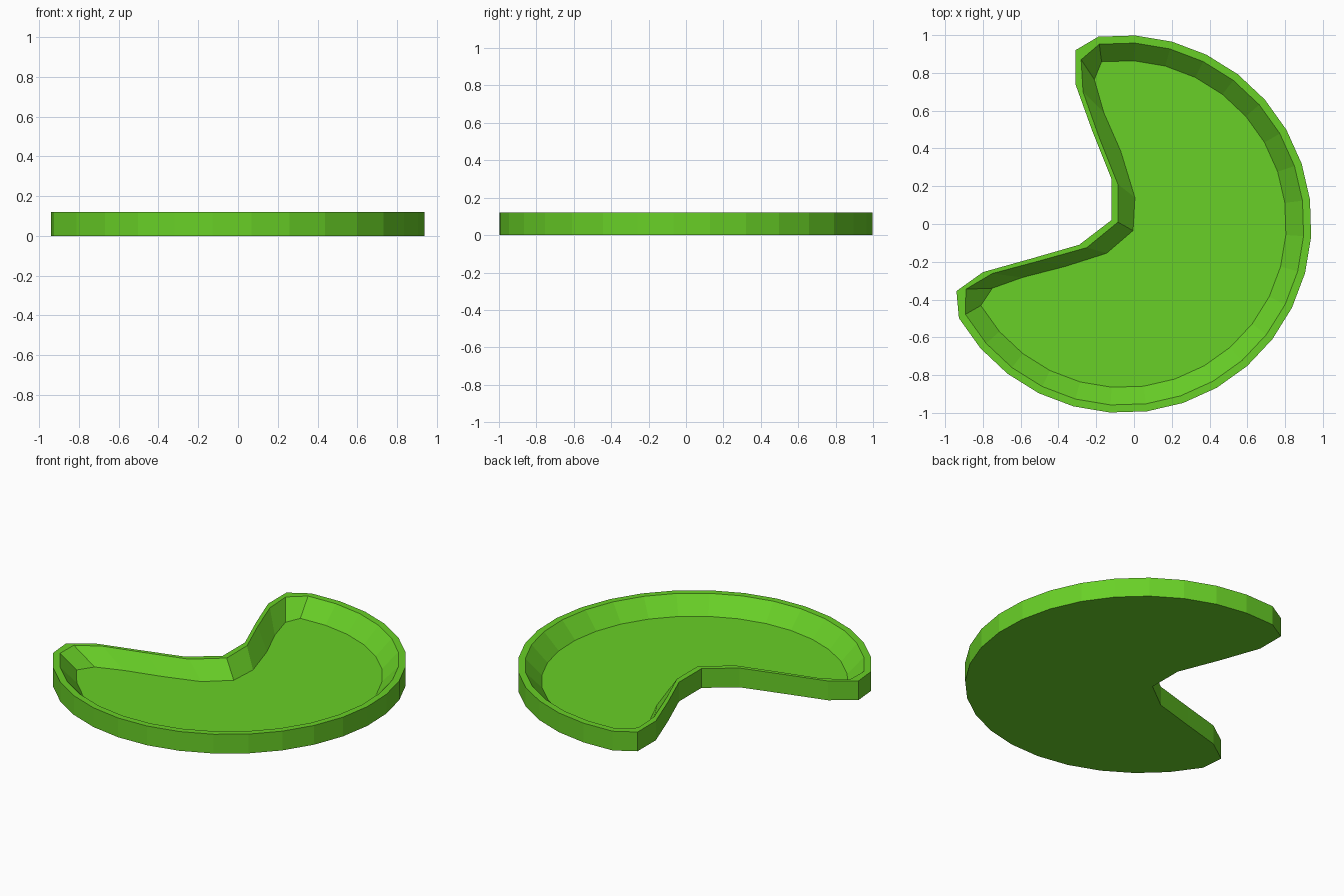
import bpy
import bmesh
from math import cos, sin, radians

cube = bpy.data.objects.get("Cube")
if cube:
    bpy.data.objects.remove(cube, do_unlink=True)

HEIGHT, FLOOR = 0.12, 0.02
CENTRE_X = -0.06
ARC_START, ARC_STEP, ARC_POINTS = -150.1, 11.25, 23

# Notch edge, from the back tip through the centre to the left-hand tip
OUTER_NOTCH = [(-0.31, 0.92), (-0.31, 0.74), (-0.22, 0.49), (-0.12, 0.24), (-0.12, 0.02),
               (-0.29, -0.11), (-0.55, -0.185), (-0.80, -0.255), (-0.94, -0.355)]
RIM_NOTCH = [(-0.28, 0.87), (-0.27, 0.70), (-0.185, 0.46), (-0.085, 0.21), (-0.085, 0.01),
             (-0.25, -0.125), (-0.50, -0.195), (-0.75, -0.262), (-0.89, -0.345)]
FLOOR_NOTCH = [(-0.21, 0.765), (-0.16, 0.59), (-0.07, 0.385), (0.005, 0.14), (-0.005, -0.035),
               (-0.145, -0.155), (-0.365, -0.225), (-0.59, -0.283), (-0.75, -0.34)]


def outline(bm, radius, notch, z):
    """Ring of vertices: a round arc closed by the notch."""
    angles = [radians(ARC_START + ARC_STEP * i) for i in range(ARC_POINTS)]
    arc = [(CENTRE_X + radius * cos(a), radius * sin(a)) for a in angles]
    return [bm.verts.new((x, y, z)) for x, y in arc + notch]


def bridge(bm, lower, upper):
    n = len(lower)
    for i in range(n):
        j = (i + 1) % n
        bm.faces.new((lower[i], lower[j], upper[j], upper[i]))


# Leaf green
green = bpy.data.materials.new("leaf_green")
green.use_nodes = True
colour = (0.14, 0.63, 0.02, 1.0)
green.diffuse_color = colour
green.node_tree.nodes["Principled BSDF"].inputs["Base Color"].default_value = colour

# Shallow notched pad: underside, outer wall, flat rim, sloping inner wall, floor
bm = bmesh.new()
rings = [outline(bm, 1.0, OUTER_NOTCH, 0),
         outline(bm, 1.0, OUTER_NOTCH, HEIGHT),
         outline(bm, 0.96, RIM_NOTCH, HEIGHT),
         outline(bm, 0.866, FLOOR_NOTCH, FLOOR)]
for lower, upper in zip(rings, rings[1:]):
    bridge(bm, lower, upper)
bm.faces.new(rings[0][::-1])
bm.faces.new(rings[-1])

mesh = bpy.data.meshes.new("lily_pad")
bm.to_mesh(mesh)
bm.free()
mesh.materials.append(green)
pad = bpy.data.objects.new("lily_pad", mesh)
bpy.context.collection.objects.link(pad)
